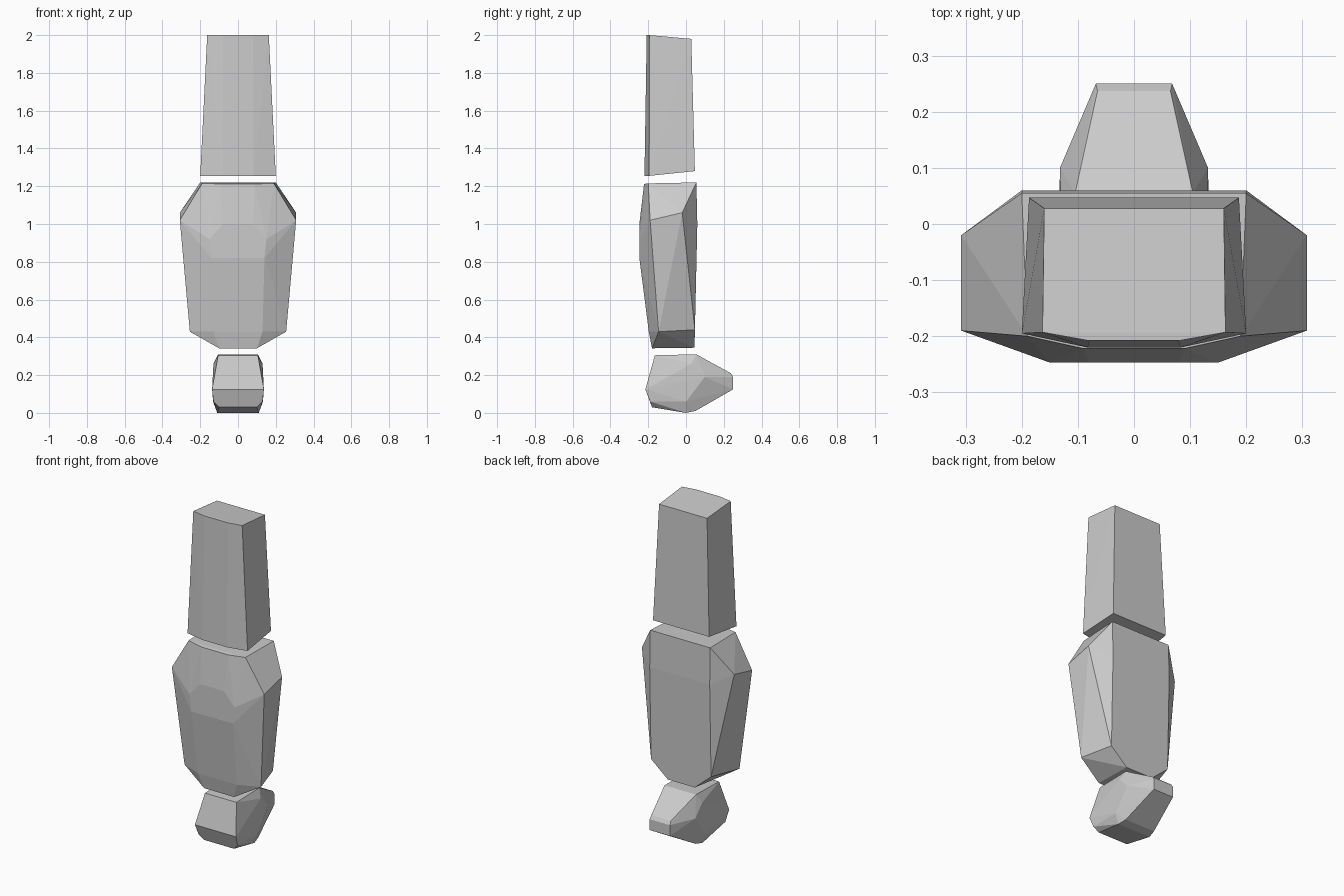
import bpy, bmesh, math


def faceted_block(name, half_points):
    """Convex faceted solid from points on the +x side, mirrored to -x."""
    bm = bmesh.new()
    for x, y, z in half_points:
        for side in (1, -1):
            bm.verts.new((side * x, y, z))
    hull = bmesh.ops.convex_hull(bm, input=bm.verts[:])
    loose = {v for v in hull["geom_interior"] + hull["geom_unused"]
             if isinstance(v, bmesh.types.BMVert)}
    if loose:
        bmesh.ops.delete(bm, geom=list(loose), context='VERTS')
    bmesh.ops.dissolve_limit(bm, angle_limit=math.radians(1),
                             verts=bm.verts[:], edges=bm.edges[:])
    bmesh.ops.recalc_face_normals(bm, faces=bm.faces[:])
    mesh = bpy.data.meshes.new(name)
    bm.to_mesh(mesh)
    bm.free()
    obj = bpy.data.objects.new(name, mesh)
    bpy.context.collection.objects.link(obj)
    return obj


# Tapered upper segment
faceted_block("upper_segment", [
    (0.16, 0.028, 1.98), (0.163, -0.193, 2.0), (0.08, -0.208, 2.0),
    (0.187, 0.047, 1.28), (0.20, -0.195, 1.255), (0.083, -0.22, 1.255),
])

# Bulging middle segment: top rim, shoulders, front belly, lower rim, base
faceted_block("middle_segment", [
    (0.20, 0.055, 1.22), (0.19, -0.20, 1.215), (0.09, -0.222, 1.212),
    (0.308, -0.02, 1.06), (0.308, -0.19, 1.02), (0.20, 0.06, 1.0),
    (0.08, -0.247, 1.0), (0.15, -0.247, 0.92), (0.14, -0.247, 0.82),
    (0.21, 0.0, 0.51), (0.20, 0.047, 0.44), (0.255, -0.145, 0.43),
    (0.13, -0.197, 0.43),
    (0.09, 0.045, 0.345), (0.10, -0.18, 0.342),
])

# Pointed foot: top, sides, front, rear toe, sole
faceted_block("foot", [
    (0.105, 0.055, 0.31), (0.105, -0.165, 0.305),
    (0.13, 0.03, 0.26), (0.132, 0.10, 0.19), (0.137, -0.215, 0.125),
    (0.13, -0.19, 0.06), (0.10, -0.18, 0.03),
    (0.065, 0.237, 0.21), (0.068, 0.25, 0.19), (0.068, 0.25, 0.125),
    (0.132, 0.0, 0.06), (0.10, 0.05, 0.01), (0.11, 0.0, 0.0),
])
